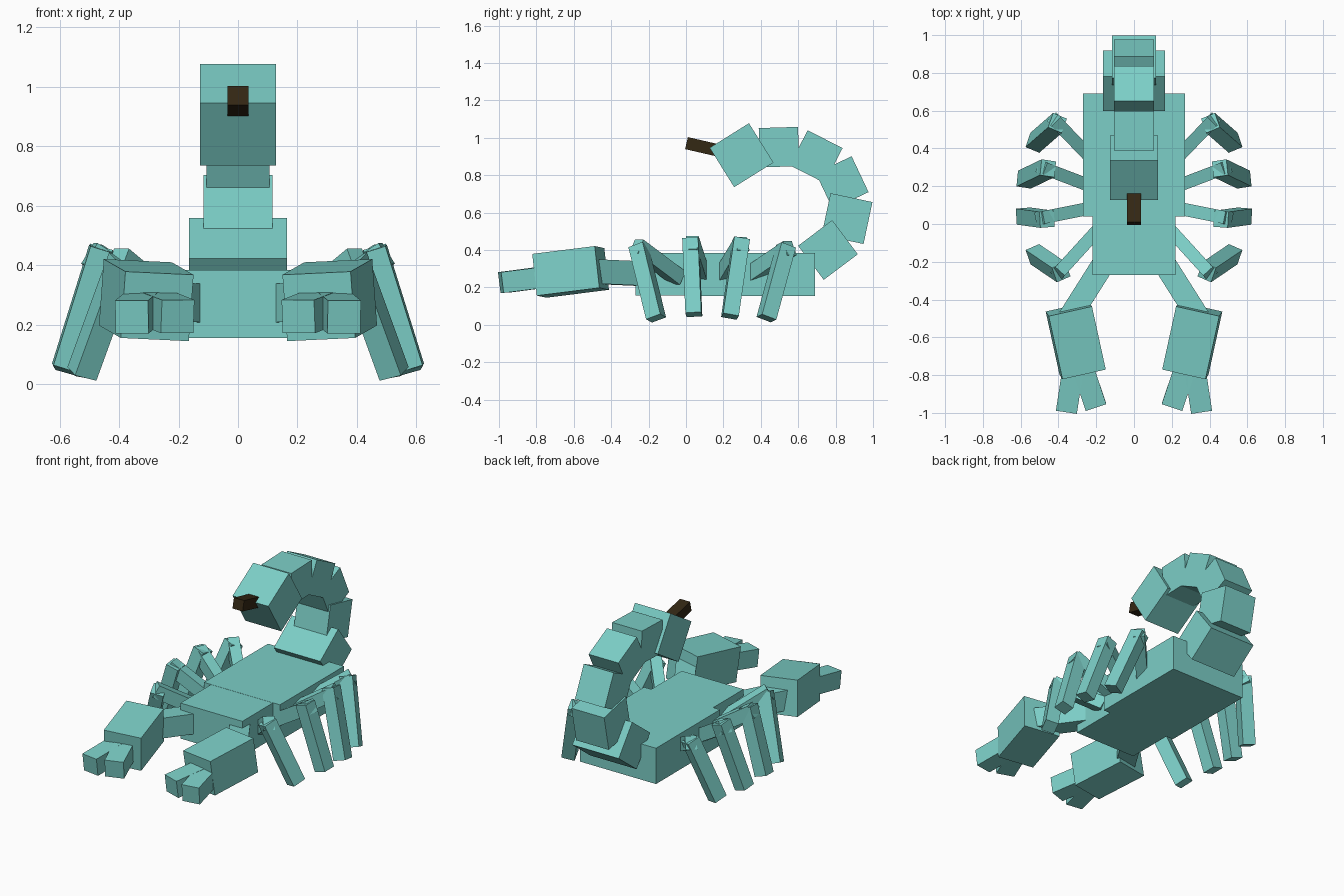
import bpy, math
from mathutils import Vector, Matrix

if "Cube" in bpy.data.objects:
    bpy.data.objects.remove(bpy.data.objects["Cube"])


def material(name, rgb):
    m = bpy.data.materials.new(name)
    m.diffuse_color = (*rgb, 1)
    m.use_nodes = True
    m.node_tree.nodes["Principled BSDF"].inputs["Base Color"].default_value = m.diffuse_color
    return m


TEAL = material("teal", (0.20, 0.62, 0.57))
BROWN = material("dark_brown", (0.034, 0.021, 0.007))


def box(name, center, size, rot=None, mat=TEAL):
    """Box of the given size, with an optional 3x3 rotation."""
    bpy.ops.mesh.primitive_cube_add(size=1)
    ob = bpy.context.object
    ob.name = name
    rot = rot or Matrix.Identity(3)
    ob.data.transform(Matrix.Translation(Vector(center)) @ rot.to_4x4()
                      @ Matrix.Diagonal((*size, 1)))
    ob.data.materials.append(mat)
    return ob


def beam(name, start, end, width, height, side):
    """Box running from start to end; its width lies along the side direction."""
    a, b = Vector(start), Vector(end)
    d = (b - a).normalized()
    s = Vector(side)
    s = (s - d * s.dot(d)).normalized()
    rot = Matrix((s, d, s.cross(d))).transposed()
    return box(name, (a + b) / 2, (width, (b - a).length, height), rot)


def flip(p, sx):
    return (p[0] * sx, p[1], p[2])


# Body
box("body", (0, 0.365, 0.27), (0.54, 0.65, 0.23))
box("head", (0, -0.11, 0.27), (0.44, 0.32, 0.228))

# Curled tail: y, z, width, side length, tilt in degrees
tail = [
    (0.759, 0.400, 0.330, 0.228, 37),
    (0.861, 0.568, 0.232, 0.229, -12),
    (0.835, 0.760, 0.212, 0.212, 25.3),
    (0.696, 0.899, 0.212, 0.210, -27),
    (0.497, 0.950, 0.212, 0.210, 1.7),
    (0.297, 0.907, 0.254, 0.248, 32),
]
for i, (y, z, w, s, deg) in enumerate(tail):
    box(f"tail_segment_{i + 1}", (0, y, z), (w, s, s),
        Matrix.Rotation(math.radians(deg), 3, 'X'))

# Stinger
box("stinger", (0, 0.10, 0.949), (0.072, 0.20, 0.066),
    Matrix.Rotation(math.radians(-13), 3, 'X'), BROWN)

# Legs: root, knee end of the upper part, knee and foot of the lower part
legs = [
    ((0.20, 0.32, 0.25), (0.425, 0.555, 0.41), (0.405, 0.535, 0.42), (0.525, 0.430, 0.035)),
    ((0.20, 0.19, 0.25), (0.490, 0.300, 0.435), (0.455, 0.295, 0.455), (0.580, 0.235, 0.045)),
    ((0.20, 0.09, 0.25), (0.500, 0.030, 0.440), (0.460, 0.025, 0.455), (0.585, 0.042, 0.055)),
    ((0.20, -0.04, 0.25), (0.405, -0.265, 0.42), (0.385, -0.255, 0.42), (0.525, -0.160, 0.035)),
]
for sx, label in ((1, "right"), (-1, "left")):
    for i, (root, end, knee, foot) in enumerate(legs):
        run = Vector(flip(end, sx)) - Vector(flip(root, sx))
        beam(f"upper_leg_{label}_{i + 1}", flip(root, sx), flip(end, sx),
             0.068, 0.082, (-run.y, run.x, 0))
        beam(f"lower_leg_{label}_{i + 1}", flip(knee, sx), flip(foot, sx),
             0.085, 0.08, (-run.y * 0.4, run.x, 0))

    # Arm, palm and two pincer fingers
    beam(f"arm_{label}", flip((0.13, -0.16, 0.27), sx), flip((0.345, -0.50, 0.285), sx),
         0.12, 0.13, (0.85 * sx, 0.53, 0))
    beam(f"palm_{label}", flip((0.345, -0.450, 0.304), sx), flip((0.272, -0.784, 0.262), sx),
         0.235, 0.225, (sx, -0.2, 0.05))
    beam(f"inner_finger_{label}", flip((0.272, -0.76, 0.255), sx),
         flip((0.203, -0.965, 0.228), sx), 0.115, 0.112, (sx, -0.3, 0))
    beam(f"outer_finger_{label}", flip((0.322, -0.76, 0.255), sx),
         flip((0.357, -0.99, 0.226), sx), 0.112, 0.112, (sx, 0.15, 0))
